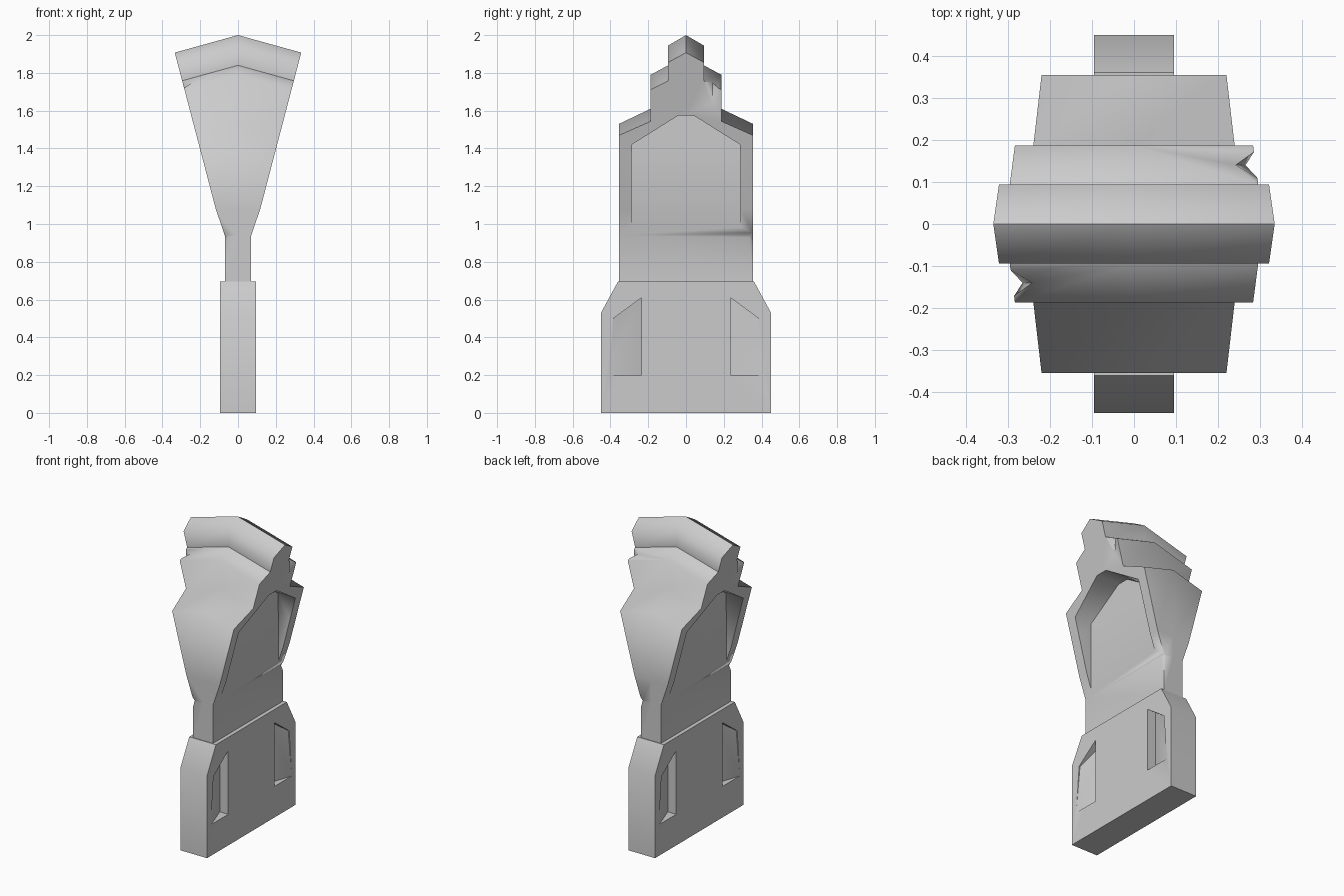
import bpy, bmesh, math

if "Cube" in bpy.data.objects:
    bpy.data.objects.remove(bpy.data.objects["Cube"], do_unlink=True)

stone = bpy.data.materials.new("light_grey_stone")
stone.use_nodes = True
GREY = (0.6, 0.6, 0.6, 1)
stone.diffuse_color = GREY
stone.node_tree.nodes["Principled BSDF"].inputs["Base Color"].default_value = GREY


def finish(name, bm):
    bmesh.ops.recalc_face_normals(bm, faces=bm.faces)
    mesh = bpy.data.meshes.new(name)
    bm.to_mesh(mesh)
    bm.free()
    mesh.materials.append(stone)
    obj = bpy.data.objects.new(name, mesh)
    bpy.context.collection.objects.link(obj)
    return obj


def hull(name, points):
    bm = bmesh.new()
    for p in points:
        bm.verts.new(p)
    bmesh.ops.convex_hull(bm, input=bm.verts)
    return finish(name, bm)


def activate(obj):
    bpy.ops.object.select_all(action='DESELECT')
    obj.select_set(True)
    bpy.context.view_layer.objects.active = obj


def carve(obj, points):
    cutter = hull("cutter", points)
    cutter.hide_render = True
    mod = obj.modifiers.new("carve", 'BOOLEAN')
    mod.operation, mod.solver, mod.object = 'DIFFERENCE', 'EXACT', cutter
    activate(obj)
    bpy.ops.object.modifier_apply(modifier=mod.name)
    bpy.data.objects.remove(cutter, do_unlink=True)


def smooth(obj, degrees):
    activate(obj)
    bpy.ops.object.shade_smooth_by_angle(angle=math.radians(degrees))


# Base block with chamfered ends
HALF = 0.095
outline = [(0.45, 0), (0.45, 0.53), (0.36, 0.695)]
base = hull("base_block", [(sx * HALF, sy * y, z) for sx in (-1, 1)
                           for sy in (-1, 1) for y, z in outline])

# Four ramped pockets in the base, deepest on their inner side
pocket = [(0.235, 0.2), (0.41, 0.2), (0.385, 0.5), (0.235, 0.61)]
for sx in (-1, 1):
    for sy in (-1, 1):
        carve(base, [(sx * x, sy * y, z) for y, z in pocket
                     for x in (0.14, 0.035 + (y - 0.235) * 0.35)])
smooth(base, 35)

# Flared upper body: half profile at the centre line, from foot to ridge
SLOPE, FLARE = 0.277, 0.262
waist = [(0.355, 0.69, 0.07), (0.355, 0.94, 0.07), (0.355, 1.08, 0.118)]
steps = [(0.355, 1.53), (0.187, 1.61), (0.187, 1.79), (0.094, 1.84),
         (0.094, 1.945), (0, 2.0)]


def end_x(z):
    # where the sloping roof meets the flared end plane
    return (0.118 + FLARE * (z - 1.08)) / (1 + FLARE * SLOPE)


half = [(y, z, x, z) for y, z, x in waist]
half += [(y, z, end_x(z), z - SLOPE * end_x(z)) for y, z in steps]
profile = [(-y, zc, x, ze) for y, zc, x, ze in half] + half[-2::-1]

bm = bmesh.new()
rings = [[bm.verts.new(p) for p in ((-x, y, ze), (0, y, zc), (x, y, ze))]
         for y, zc, x, ze in profile]
for a, b in zip(rings, rings[1:]):
    for i in (0, 1):
        bm.faces.new((a[i], a[i + 1], b[i + 1], b[i]))
bm.faces.new(rings[0] + rings[-1][::-1])
for side in (0, 2):
    column = [r[side] for r in rings]
    for i in (0, 1):
        bm.faces.new((column[i], column[i + 1], column[-2 - i], column[-1 - i]))
    bm.faces.new(column[2:-2])
body = finish("flared_body", bm)

# Gabled recess in each flared end, plus chipped corners
gable = [(0.29, 0.88), (0.287, 1.42), (0.04, 1.575)]
corner_chip = [(0.04, 0.37, 0.93), (0.085, 0.37, 0.98),
               (0.08, 0.37, 0.85), (0.085, 0.32, 0.93)]
roof_chip = [(0.235, 0.14, 1.78), (0.32, 0.088, 1.80),
             (0.30, 0.195, 1.78), (0.27, 0.14, 1.62)]
for s in (-1, 1):
    carve(body, [(s * x, sy * y, z) for x in (0.085, 0.4)
                 for sy in (-1, 1) for y, z in gable])
    for chip in (corner_chip, roof_chip):
        carve(body, [(s * x, s * y, z) for x, y, z in chip])

# Soft shading on the steps, crisp ridge and cap foot
smooth(body, 68)
mesh = body.data
bm = bmesh.new()
bm.from_mesh(mesh)
for e in bm.edges:
    ridge = all(abs(v.co.y) < 0.001 and v.co.z > 1.85 for v in e.verts)
    foot = all(abs(abs(v.co.y) - 0.094) < 0.002 and 1.7 < v.co.z < 1.85
               for v in e.verts)
    if ridge or foot:
        e.smooth = False
bm.to_mesh(mesh)
bm.free()
